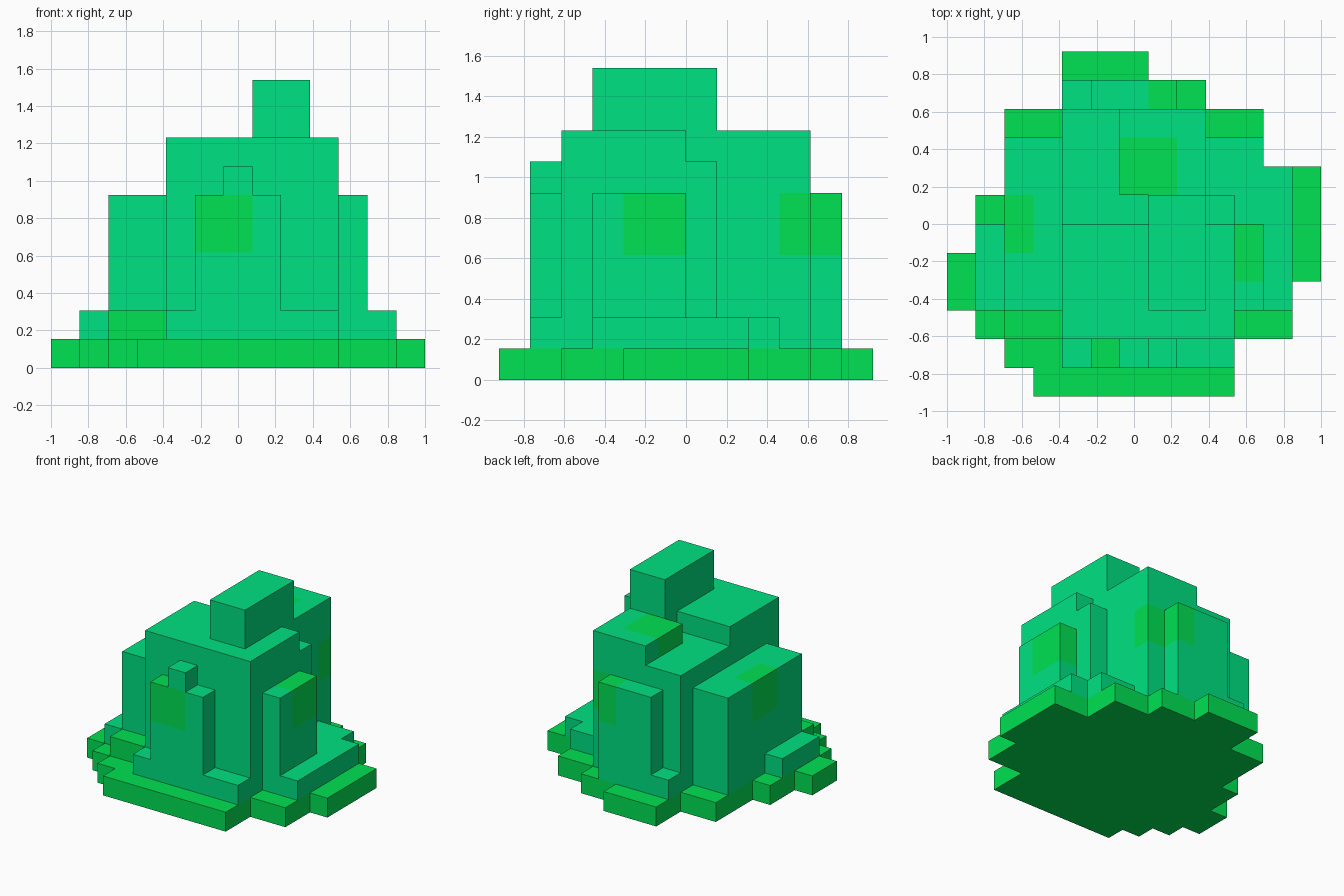
import bpy, bmesh
from mathutils import Vector

cube = bpy.data.objects.get("Cube")
if cube:
    bpy.data.objects.remove(cube, do_unlink=True)

U = 2 / 13                       # size of one grid cell
ORIGIN = Vector((-1.0, -6 * U, 0.0))


def make_material(name, rgb):
    mat = bpy.data.materials.new(name)
    mat.use_nodes = True
    mat.diffuse_color = (*rgb, 1)
    mat.node_tree.nodes["Principled BSDF"].inputs["Base Color"].default_value = (*rgb, 1)
    return mat


TEAL = make_material("teal green", (0.0, 0.76, 0.22))
GREEN = make_material("grass green", (0.0, 0.76, 0.085))

# Grass patches as cell ranges: x0, x1, y0, y1, z0, z1
PATCHES = [
    (5, 7, 1, 3, 4, 6),
    (10, 12, 4, 6, 4, 6),
    (7, 9, 9, 11, 4, 6),
    (6, 8, 7, 9, 6, 8),
    (1, 3, 5, 7, 4, 6),
]


def finish(name, bm, mats):
    bmesh.ops.recalc_face_normals(bm, faces=bm.faces[:])
    for v in bm.verts:
        v.co = v.co * U + ORIGIN
    mesh = bpy.data.meshes.new(name)
    bm.to_mesh(mesh)
    bm.free()
    for mat in mats:
        mesh.materials.append(mat)
    obj = bpy.data.objects.new(name, mesh)
    bpy.context.collection.objects.link(obj)
    return obj


def in_patch(point, patch):
    return all(patch[2 * a] < point[a] + 1e-4 and point[a] - 1e-4 < patch[2 * a + 1] for a in range(3))


def block(name, x0, x1, y0, y1, z0, z1, mats=(TEAL, GREEN)):
    """Box on the cell grid, cut along any grass patch it touches."""
    box = (x0, x1, y0, y1, z0, z1)
    bm = bmesh.new()
    bmesh.ops.create_cube(bm, size=1)
    for v in bm.verts:
        v.co = [box[2 * a] if v.co[a] < 0 else box[2 * a + 1] for a in range(3)]
    for patch in PATCHES:
        if not all(patch[2 * a] < box[2 * a + 1] and patch[2 * a + 1] > box[2 * a] for a in range(3)):
            continue
        for i, value in enumerate(patch):
            axis = i // 2
            if box[2 * axis] < value < box[2 * axis + 1]:
                normal = Vector((0, 0, 0))
                normal[axis] = 1
                bmesh.ops.bisect_plane(bm, geom=bm.verts[:] + bm.edges[:] + bm.faces[:],
                                       plane_co=normal * value, plane_no=normal)
        for f in bm.faces:
            if in_patch(f.calc_center_median(), patch):
                f.material_index = 1
    return finish(name, bm, mats)


# Grass base: stepped outline from the x range of each row, front to back
rows = [(3, 10), (2, 10), (1, 12), (0, 12), (0, 13), (1, 13),
        (1, 13), (2, 13), (2, 11), (2, 11), (4, 9), (4, 7)]
outline = []
for j, (_, right) in enumerate(rows):
    outline += [(right, j), (right, j + 1)]
for j in reversed(range(len(rows))):
    outline += [(rows[j][0], j + 1), (rows[j][0], j)]
outline = [p for i, p in enumerate(outline) if p != outline[i - 1]]
bm = bmesh.new()
face = bm.faces.new([bm.verts.new((x, y, 0)) for x, y in outline])
top = bmesh.ops.extrude_face_region(bm, geom=[face], use_keep_orig=True)["geom"]
bmesh.ops.translate(bm, vec=(0, 0, 1), verts=[g for g in top if isinstance(g, bmesh.types.BMVert)])
finish("grass_base", bm, [GREEN])

# Main body
block("body_front", 4, 10, 2, 6, 1, 8)
block("body_saddle", 4, 10, 6, 7, 1, 7)
block("body_back_low", 4, 6, 7, 10, 1, 7)
block("body_back_high", 6, 9, 7, 10, 1, 8)

# Tower on top
block("tower", 7, 9, 3, 7, 8, 10)
block("tower_foot", 7, 9, 6, 7, 7, 8)

# Side, front and back buttresses
block("right_buttress", 2, 4, 3, 9, 1, 6)
block("left_buttress", 10, 11, 3, 6, 1, 6)
block("front_buttress", 5, 8, 1, 2, 1, 6)
block("front_knob", 6, 7, 1, 2, 6, 7)
block("back_buttress", 5, 8, 10, 11, 1, 6)

# Low steps around the foot
block("front_step_right", 4, 5, 1, 2, 1, 2)
block("front_step_left", 8, 10, 1, 2, 1, 2)
block("right_step", 1, 2, 3, 6, 1, 2)
block("left_step_front", 11, 12, 3, 6, 1, 2)
block("left_step_middle", 10, 12, 6, 7, 1, 2)
block("left_step_back", 9, 12, 7, 8, 1, 2)
block("left_step_rear", 9, 11, 8, 9, 1, 2)
block("back_step", 4, 5, 10, 11, 1, 2)
block("grass_step", 2, 4, 2, 3, 1, 2, mats=(GREEN,))
